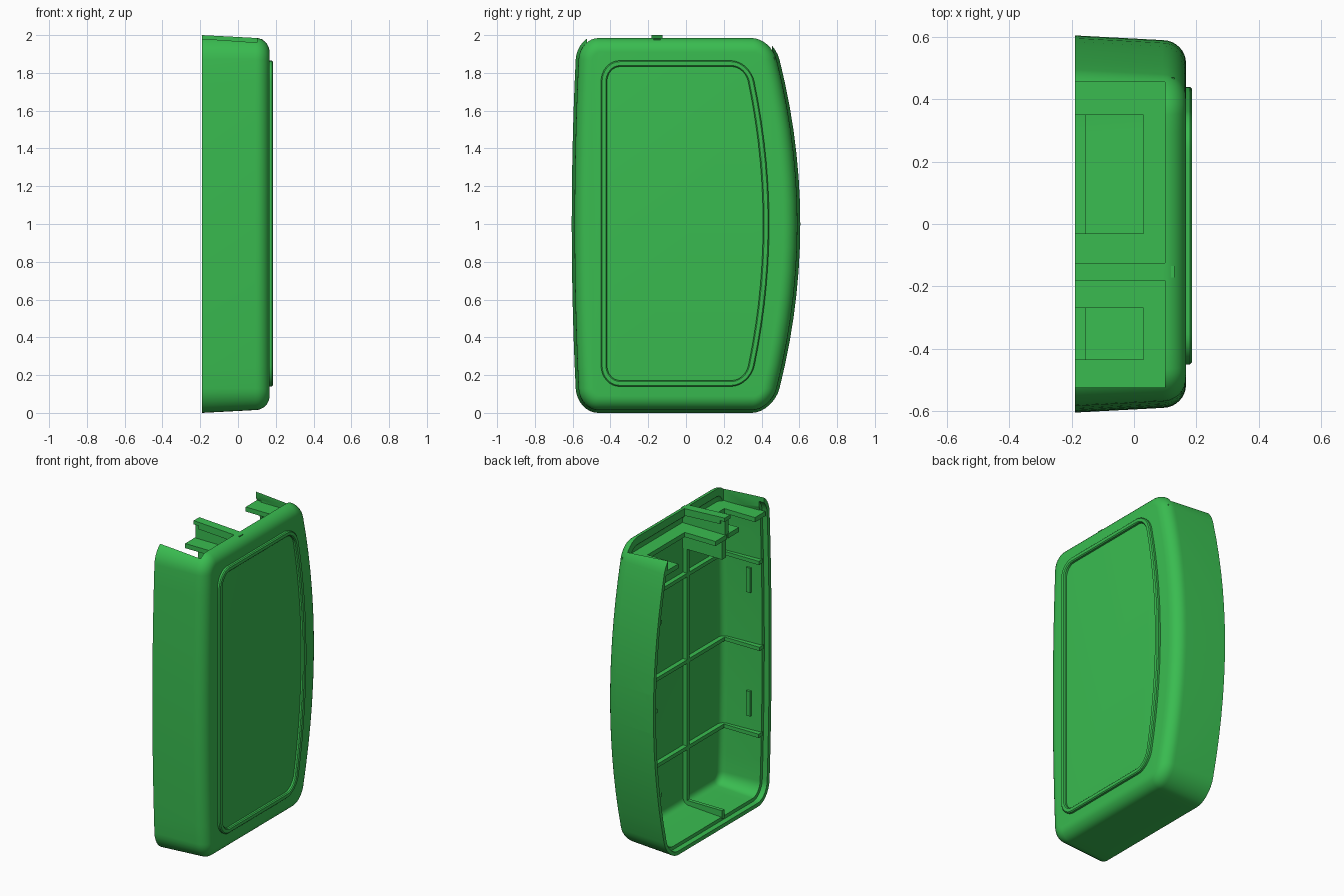
import bpy, bmesh, math

if "Cube" in bpy.data.objects:
    bpy.data.objects.remove(bpy.data.objects["Cube"], do_unlink=True)

green = bpy.data.materials.new("green plastic")
green.use_nodes = True
green.diffuse_color = (0.041, 0.50, 0.08, 1)
green.node_tree.nodes["Principled BSDF"].inputs["Base Color"].default_value = green.diffuse_color


def new_object(name, bm):
    bmesh.ops.recalc_face_normals(bm, faces=bm.faces)
    mesh = bpy.data.meshes.new(name)
    bm.to_mesh(mesh)
    bm.free()
    mesh.materials.append(green)
    ob = bpy.data.objects.new(name, mesh)
    bpy.context.collection.objects.link(ob)
    return ob


def smooth(ob, angle=32):
    bpy.ops.object.select_all(action='DESELECT')
    ob.select_set(True)
    bpy.context.view_layer.objects.active = ob
    bpy.ops.object.shade_smooth_by_angle(angle=math.radians(angle))


def outline(y0, y1, z0, z1, r, bulge, left_bulge):
    """Rounded rectangle in y-z whose +y side bows outwards."""
    pts, corner, side = [], 8, 14
    centres = [(y1 - r, z1 - r, 0), (y0 + r, z1 - r, 90),
               (y0 + r, z0 + r, 180), (y1 - r, z0 + r, 270)]
    for cy, cz, start in centres:
        for i in range(corner + 1):
            a = math.radians(start + 90 * i / corner)
            pts.append((cy + r * math.cos(a), cz + r * math.sin(a)))
    full = []
    for i, p in enumerate(pts):
        full.append(p)
        if i % (corner + 1) == corner:
            q = pts[(i + 1) % len(pts)]
            full += [(p[0] + (q[0] - p[0]) * k / side, p[1] + (q[1] - p[1]) * k / side)
                     for k in range(1, side)]
    out = []
    for y, z in full:
        t, s = (y - y0) / (y1 - y0), ((z - 1) / 0.85) ** 2
        out.append((y - bulge * s * t + left_bulge * s * (1 - t), z))
    return out


def loft(bm, rings, closed):
    """Skin (x, outline) rings; either join the ends or cap them."""
    loops = [[bm.verts.new((x, y, z)) for y, z in pts] for x, pts in rings]
    n = len(loops[0])
    pairs = list(zip(loops, loops[1:]))
    if closed:
        pairs.append((loops[-1], loops[0]))
    else:
        bm.faces.new(loops[0])
        bm.faces.new(loops[-1])
    for a, b in pairs:
        for i in range(n):
            j = (i + 1) % n
            bm.faces.new((a[i], a[j], b[j], b[i]))


def add_box(bm, x0, x1, y0, y1, z0, z1):
    v = bmesh.ops.create_cube(bm, size=1)["verts"]
    for p in v:
        p.co = ((x0 + x1) / 2 + p.co.x * (x1 - x0),
                (y0 + y1) / 2 + p.co.y * (y1 - y0),
                (z0 + z1) / 2 + p.co.z * (z1 - z0))


def boxes(name, dims):
    bm = bmesh.new()
    for d in dims:
        add_box(bm, *d)
    return new_object(name, bm)


def body(d):
    return outline(-0.605 + d, 0.605 - d, d, 2 - d, max(0.13 - d, 0.025), 0.105, 0.02)


# Hollow shell: drafted outer wall, rounded face edge, inner wall, stepped rim
rings = [(-0.155, body(0.025)), (-0.19, body(0.025)), (-0.19, body(0))]
rounds = [math.radians(90 * i / 8) for i in range(9)]
rings += [(0.092 + 0.075 * math.sin(a), body(0.015 + 0.075 * (1 - math.cos(a)))) for a in rounds]
inner = [(0.08 + 0.04 * math.sin(a), body(0.06 + 0.04 * (1 - math.cos(a)))) for a in rounds[::2]]
bm = bmesh.new()
loft(bm, rings + inner[::-1] + [(-0.155, body(0.047))], closed=False)
# Open the end caps and bridge them into a floor: first and last rings meet at the rim step
bmesh.ops.delete(bm, geom=[f for f in bm.faces if len(f.verts) > 4], context='FACES_ONLY')
bm.verts.ensure_lookup_table()
n = len(body(0))
last = len(bm.verts) - n
for i in range(n):
    j = (i + 1) % n
    bm.faces.new((bm.verts[i], bm.verts[j], bm.verts[last + j], bm.verts[last + i]))
# The front face and the inner floor close the wall between the two roundings
outer_i, inner_i = 11 * n, 12 * n
for i in range(n):
    j = (i + 1) % n
    quad = [bm.verts[outer_i + i], bm.verts[outer_i + j], bm.verts[inner_i + j], bm.verts[inner_i + i]]
    face = bm.faces.get(quad)
    if face:
        bm.faces.remove(face)
for k in (outer_i, inner_i):
    bm.faces.new([bm.verts[k + i] for i in range(n)])
bmesh.ops.delete(bm, geom=[e for e in bm.edges if not e.link_faces], context='EDGES')
shell = new_object("shell", bm)

# Cut the two top openings and the two round cable notches
cutters = [boxes("opening_cutter", [(-0.3, 0.1, -0.125, 0.455, 1.87, 2.2)]),
           boxes("opening_cutter", [(-0.3, 0.1, -0.525, -0.182, 1.87, 2.2)])]
for z in (0.86, 1.10):
    bm = bmesh.new()
    bmesh.ops.create_cone(bm, cap_ends=True, segments=24, radius1=0.035, radius2=0.035, depth=0.3)
    for v in bm.verts:
        x, y, h = v.co
        v.co = (x - 0.19, 0.6 + h, z + y)
    cutters.append(new_object("notch_cutter", bm))
for c in cutters:
    c.hide_render = True
    m = shell.modifiers.new("cut", 'BOOLEAN')
    m.operation, m.solver, m.object = 'DIFFERENCE', 'EXACT', c
bpy.context.view_layer.update()
shell.data = bpy.data.meshes.new_from_object(
    shell.evaluated_get(bpy.context.evaluated_depsgraph_get()))
shell.modifiers.clear()
for c in cutters:
    bpy.data.objects.remove(c, do_unlink=True)
smooth(shell)


# Raised rim around the face panel
def panel(d):
    return outline(-0.45 + d, 0.44 - d, 0.14 + d, 1.865 - d, 0.11 - d, 0.10, 0)


bm = bmesh.new()
loft(bm, [(0.155, panel(0)), (0.180, panel(0)), (0.186, panel(0.006)),
          (0.186, panel(0.026)), (0.180, panel(0.032)), (0.155, panel(0.032))], closed=True)
smooth(new_object("panel_rim", bm))

# U-shaped shelves below the top openings
for name, y0, y1, c0, c1 in (("wide_shelf", -0.15, 0.47, -0.03, 0.35),
                             ("narrow_shelf", -0.54, -0.16, -0.435, -0.27)):
    boxes(name, [(0.03, 0.13, y0, y1, 1.855, 1.885),
                 (-0.19, 0.03, y0, c0, 1.855, 1.885),
                 (-0.19, 0.03, c1, y1, 1.855, 1.885)])

# Divider between the openings
boxes("divider", [(-0.185, 0.13, -0.172, -0.135, 1.86, 1.98),
                  (-0.165, 0.13, -0.172, -0.135, 1.72, 1.86)])

# Stiffening ribs across the floor and up the side walls
ribs = []
for z in (0.43, 0.99, 1.55):
    s = ((z - 1) / 0.85) ** 2
    wall = 0.555 - 0.105 * s
    low = -0.555 + 0.02 * s
    a, b = z - 0.012, z + 0.012
    ribs += [(0.09, 0.13, low, wall - 0.01, a, b),
             (-0.16, 0.12, low - 0.015, low + 0.03, a, b),
             (-0.16, 0.12, wall - 0.035, wall + 0.01, a, b)]
boxes("cross_ribs", ribs)
boxes("long_rib", [(0.09, 0.13, -0.165, -0.141, 0.05, 1.9),
                   (-0.16, 0.12, -0.165, -0.141, 0.035, 0.09)])

# Small latch bars on the straight side wall
boxes("latch_bars", [(-0.085, -0.055, -0.575, -0.535, z - 0.08, z + 0.08) for z in (0.61, 1.41)])
